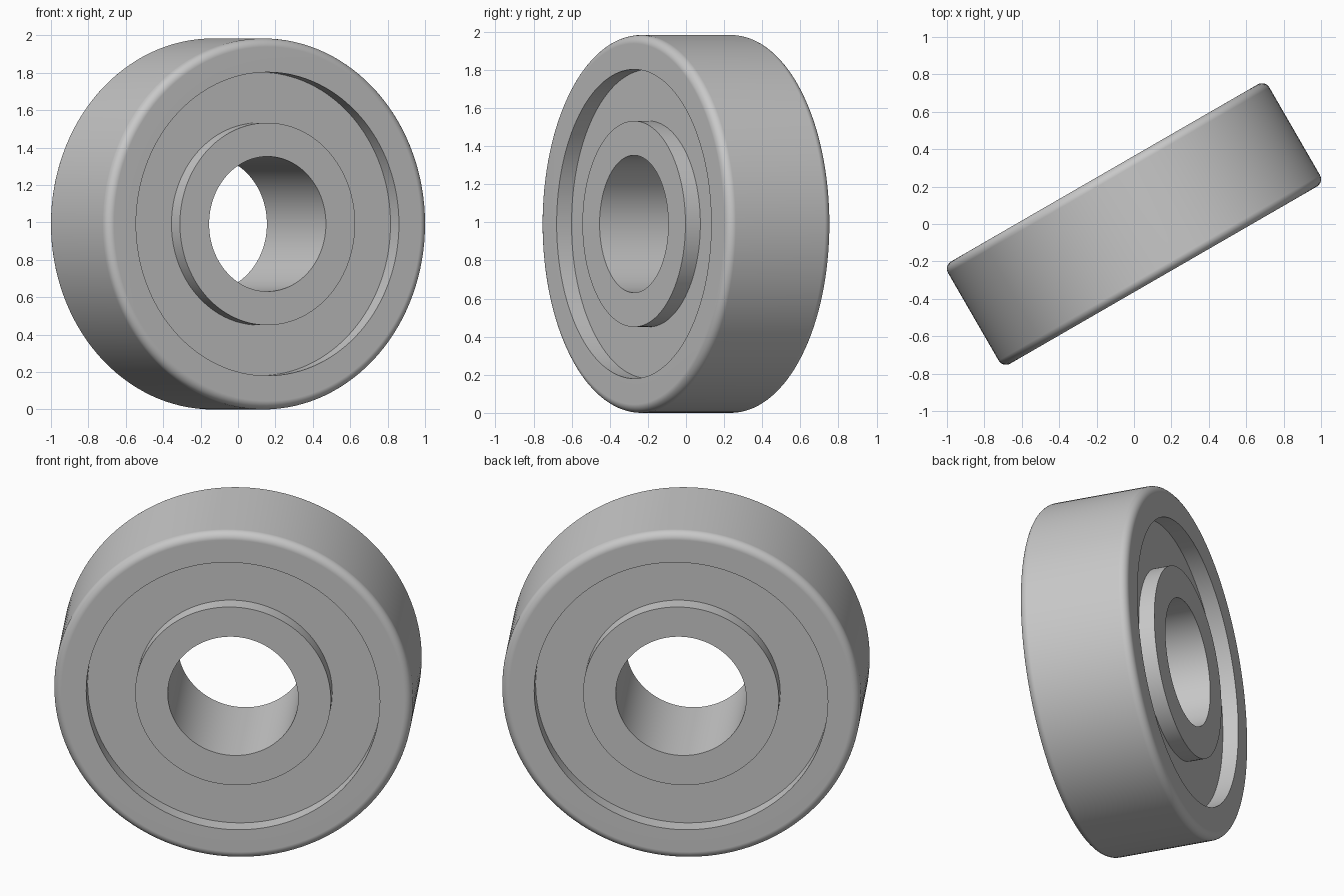
import bpy, bmesh
from math import sin, cos, pi, radians

cube = bpy.data.objects.get("Cube")
if cube:
    bpy.data.objects.remove(cube, do_unlink=True)

MM = 0.09016             # size of one millimetre in the scaled model
OUTER, HALF = 11 * MM, 3.5 * MM
FILLET = 0.5 * MM
SEGMENTS = 128

steel = bpy.data.materials.new("steel grey")
steel.use_nodes = True
colour = (0.58, 0.58, 0.58, 1)
steel.diffuse_color = colour
steel.node_tree.nodes["Principled BSDF"].inputs["Base Color"].default_value = colour


def revolve(name, profile):
    """Spin a closed (radius, depth) profile around the bearing axis."""
    bm = bmesh.new()
    verts = [bm.verts.new((r, y, 0)) for r, y in profile]
    edges = [bm.edges.new((v, verts[i - 1])) for i, v in enumerate(verts)]
    bmesh.ops.spin(bm, geom=verts + edges, cent=(0, 0, 0), axis=(0, 1, 0),
                   angle=2 * pi, steps=SEGMENTS, use_merge=False)
    bmesh.ops.remove_doubles(bm, verts=bm.verts, dist=1e-5)
    bmesh.ops.recalc_face_normals(bm, faces=bm.faces)
    mesh = bpy.data.meshes.new(name)
    bm.to_mesh(mesh)
    bm.free()
    mesh.materials.append(steel)
    obj = bpy.data.objects.new(name, mesh)
    bpy.context.collection.objects.link(obj)
    obj.location.z = OUTER
    obj.rotation_euler.z = radians(30)
    bpy.ops.object.select_all(action='DESELECT')
    obj.select_set(True)
    bpy.context.view_layer.objects.active = obj
    bpy.ops.object.shade_smooth_by_angle(angle=radians(30))
    # Keep the flat faces flat beside the rounded edges
    obj.modifiers.new("weighted_normal", 'WEIGHTED_NORMAL').keep_sharp = True
    return obj


def ring(inner, outer, half):
    return [(inner, -half), (outer, -half), (outer, half), (inner, half)]


# Outer ring with rounded outer edges
arc = [(OUTER - FILLET + FILLET * sin(a), HALF - FILLET + FILLET * cos(a))
       for a in (i * pi / 16 for i in range(9))]
front_arc = [(r, -y) for r, y in arc]
revolve("outer_ring", [(9 * MM, -HALF)] + front_arc + arc[::-1] + [(9 * MM, HALF)])

# Inner ring with the bore
revolve("inner_ring", ring(4 * MM, 6 * MM, HALF))

# Recessed shield closing the gap between the rings on both sides
revolve("shield", ring(6 * MM, 9 * MM, HALF - MM))
